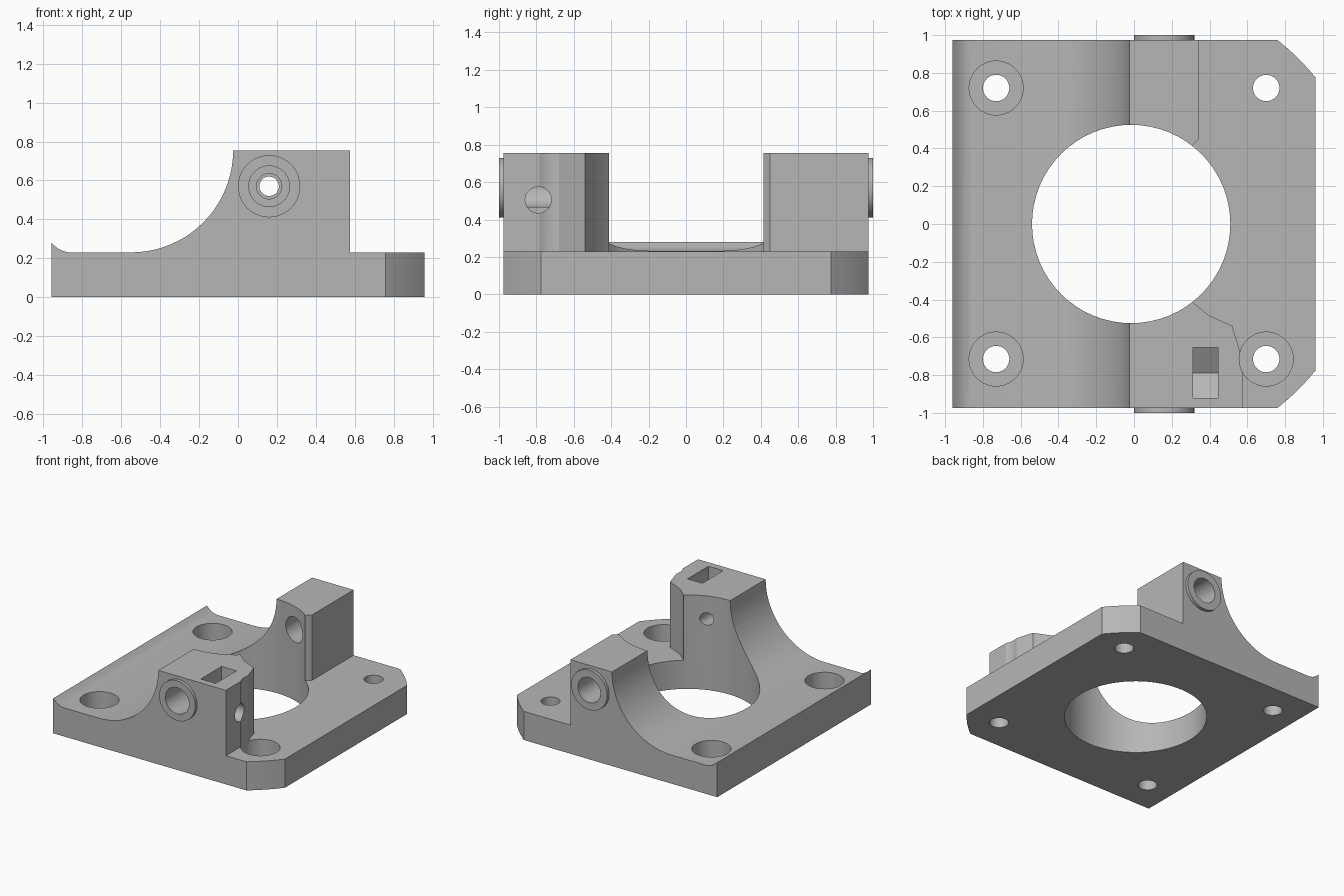
import bpy
import bmesh
from math import cos, sin, radians, pi

cube = bpy.data.objects.get("Cube")
if cube:
    bpy.data.objects.remove(cube, do_unlink=True)

grey = bpy.data.materials.new("plain grey")
grey.use_nodes = True
colour = (0.47, 0.47, 0.47, 1)
grey.diffuse_color = colour
grey.node_tree.nodes["Principled BSDF"].inputs["Base Color"].default_value = colour


def arc(cx, cy, r, start, end, steps):
    angles = [radians(start + (end - start) * i / steps) for i in range(steps + 1)]
    return [(cx + r * cos(a), cy + r * sin(a)) for a in angles]


def circle(cx, cy, r, steps=40):
    return arc(cx, cy, r, 0, 360, steps)[:-1]


def prism(name, outline, axis, low, high):
    """Extrude a 2D outline along an axis; the outline uses the other two axes in order."""
    def place(p, d):
        return {"x": (d, p[0], p[1]), "y": (p[0], d, p[1]), "z": (p[0], p[1], d)}[axis]
    bm = bmesh.new()
    ends = [[bm.verts.new(place(p, d)) for p in outline] for d in (low, high)]
    for ring in ends:
        bm.faces.new(ring)
    n = len(outline)
    for i in range(n):
        j = (i + 1) % n
        bm.faces.new((ends[0][i], ends[0][j], ends[1][j], ends[1][i]))
    bmesh.ops.recalc_face_normals(bm, faces=bm.faces)
    mesh = bpy.data.meshes.new(name)
    bm.to_mesh(mesh)
    bm.free()
    mesh.materials.append(grey)
    obj = bpy.data.objects.new(name, mesh)
    bpy.context.collection.objects.link(obj)
    return obj


def combine(tool, operation="DIFFERENCE"):
    tool.hide_render = True
    mod = body.modifiers.new(tool.name, "BOOLEAN")
    mod.operation = operation
    mod.solver = "EXACT"
    mod.object = tool
    bpy.context.view_layer.objects.active = body
    bpy.ops.object.modifier_apply(modifier=mod.name)
    bpy.data.objects.remove(tool, do_unlink=True)


# Body: side profile with a small lip, a flat and a large cove
TOP, DECK, SIDE = 0.755, 0.23, 0.975
profile = [(-0.96, 0), (0.96, 0), (0.96, TOP)]
profile += arc(-0.55, TOP, TOP - DECK, 0, -90, 20)
profile += [(-0.87, DECK), (-0.90, 0.237), (-0.93, 0.253), (-0.96, 0.28)]
body = prism("mount_body", profile, "y", -SIDE, SIDE)

# Round bosses on both sides
PIN = (0.16, 0.57)
for s in (-1, 1):
    combine(prism("boss", circle(*PIN, 0.16), "y", *sorted((s * 0.8, s))), "UNION")

# Lower deck beside the two upright blocks
deck = [(0, -0.3), (0.307, -0.41), (0.39, -0.48), (0.52, -0.54), (0.575, -0.72),
        (0.575, -1.2), (1.2, -1.2), (1.2, 1.2), (0.344, 1.2), (0.344, 0.45),
        (0.307, 0.413), (0, 0.3)]
combine(prism("deck_cut", deck, "z", DECK, 1.2))

# Central opening
combine(prism("opening", circle(-0.015, 0, 0.525, 64), "z", -0.2, 1.2))

# Rounded outer corners
for s in (-1, 1):
    corner = [(x, s * y) for x, y in arc(0, 0, 1.235, 35, 55, 6) + [(1.2, 1.2)]]
    combine(prism("corner_cut", corner, "z", -0.2, 1.2))

# Fixing holes, three of them counterbored
for x, y, bored in ((-0.73, 0.72, 1), (-0.73, -0.715, 1), (0.70, -0.715, 1), (0.70, 0.72, 0)):
    combine(prism("fixing_hole", circle(x, y, 0.07, 32), "z", -0.2, 0.5))
    if bored:
        combine(prism("counterbore", circle(x, y, 0.143), "z", 0.09, 1.2))

# Pin bores: stepped at the front, straight at the back
for r, start, end in ((0.105, -1.2, -0.70), (0.065, -0.8, -0.62), (0.05, -0.7, -0.3), (0.1, 0.3, 1.2)):
    combine(prism("pin_bore", circle(*PIN, r), "y", start, end))

# Nut slot with a pointed floor, and the screw hole through it
slot = [(-0.92, 0.9), (-0.92, 0.43), (-0.788, 0.35), (-0.655, 0.43), (-0.655, 0.9)]
combine(prism("nut_slot", slot, "x", 0.313, 0.445))
combine(prism("screw_hole", circle(-0.79, 0.505, 0.07, 32), "x", 0.17, 0.8))

# Smooth the round walls, keep the edges crisp
bpy.ops.object.select_all(action="DESELECT")
body.select_set(True)
bpy.context.view_layer.objects.active = body
bpy.ops.object.shade_smooth_by_angle(angle=pi / 8)
